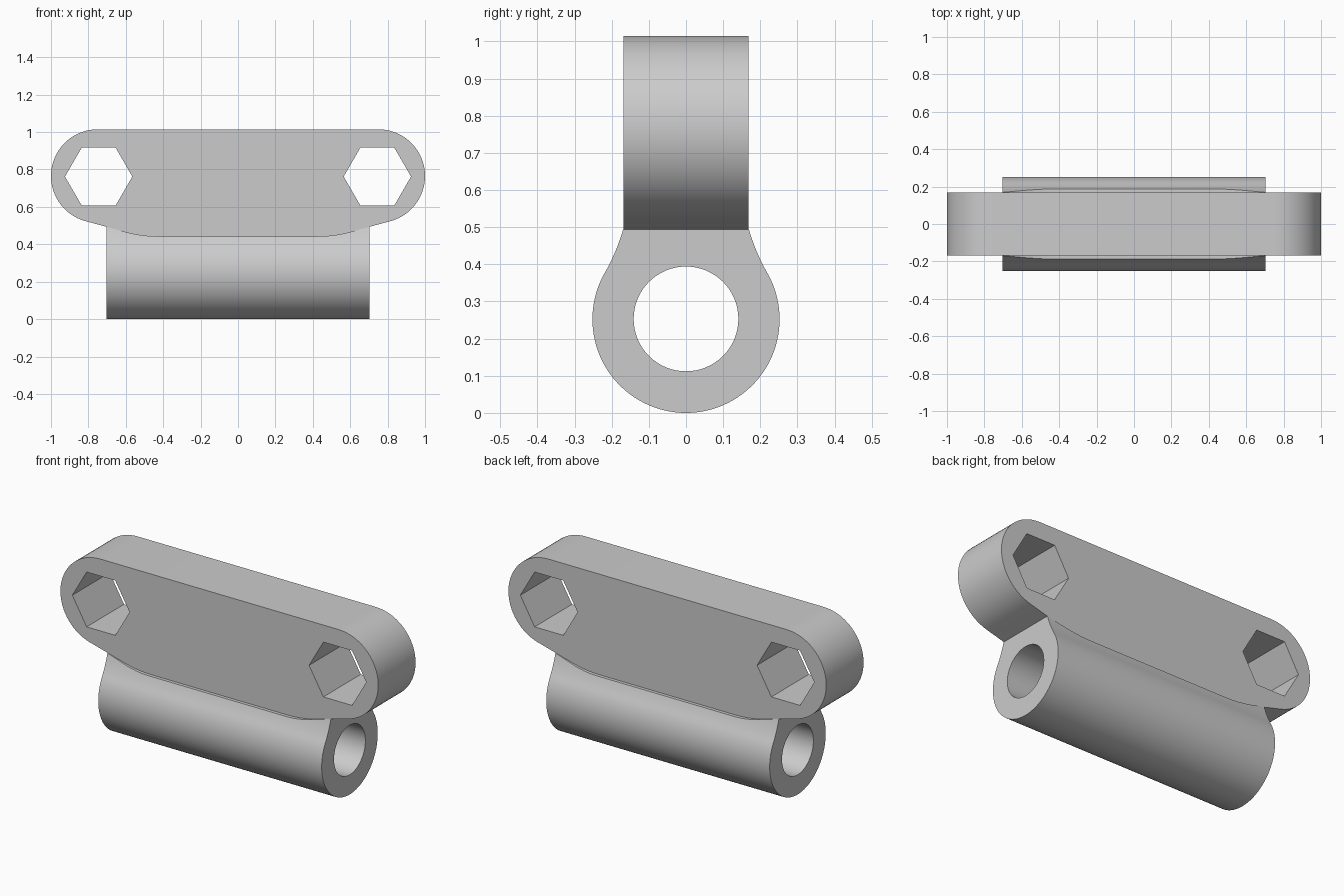
import bpy, bmesh
from math import sin, cos, pi, radians
from mathutils import Matrix, Vector

cube = bpy.data.objects.get("Cube")
if cube:
    bpy.data.objects.remove(cube)

grey = bpy.data.materials.new("light_grey")
grey.use_nodes = True
grey.diffuse_color = (0.6, 0.6, 0.6, 1)
grey.node_tree.nodes["Principled BSDF"].inputs["Base Color"].default_value = (0.6, 0.6, 0.6, 1)

FACING_FRONT = Matrix.Rotation(pi / 2, 4, 'X')
FACING_SIDE = Matrix(((0, 0, 1, 0), (1, 0, 0, 0), (0, 1, 0, 0), (0, 0, 0, 1)))


def arc(cx, cy, r, start, end, n):
    """Points on an arc, angles in degrees."""
    angles = [radians(start + (end - start) * i / n) for i in range(n + 1)]
    return [(cx + r * cos(a), cy + r * sin(a)) for a in angles]


def bend(a, b, c, n=8):
    """Quadratic curve from a to c, pulled towards b."""
    a, b, c = Vector(a), Vector(b), Vector(c)
    steps = [i / n for i in range(n + 1)]
    return [tuple(a * (1 - t) ** 2 + b * 2 * t * (1 - t) + c * t * t) for t in steps]


def mirrored(half):
    return half + [(-u, v) for u, v in reversed(half) if abs(u) > 1e-5]


def prism(name, loops, half_depth, matrix):
    """Extrude an outline with optional holes into a closed solid."""
    curve = bpy.data.curves.new(name + "_profile", 'CURVE')
    curve.dimensions = '2D'
    curve.fill_mode = 'BOTH'
    curve.extrude = half_depth
    for loop in loops:
        spline = curve.splines.new('POLY')
        spline.points.add(len(loop) - 1)
        for point, (u, v) in zip(spline.points, loop):
            point.co = (u, v, 0, 1)
        spline.use_cyclic_u = True
    temp = bpy.data.objects.new(name + "_profile", curve)
    bpy.context.collection.objects.link(temp)
    mesh = bpy.data.meshes.new_from_object(temp)
    bpy.data.objects.remove(temp)
    bpy.data.curves.remove(curve)
    mesh.name = name
    mesh.transform(matrix)
    bm = bmesh.new()
    bm.from_mesh(mesh)
    bmesh.ops.remove_doubles(bm, verts=bm.verts, dist=1e-5)
    bmesh.ops.recalc_face_normals(bm, faces=bm.faces)
    bm.to_mesh(mesh)
    bm.free()
    mesh.materials.clear()
    mesh.materials.append(grey)
    obj = bpy.data.objects.new(name, mesh)
    bpy.context.collection.objects.link(obj)
    return obj


def activate(obj):
    bpy.ops.object.select_all(action='DESELECT')
    obj.select_set(True)
    bpy.context.view_layer.objects.active = obj


# Plate with rounded ends, a sagging lower edge and two hexagonal holes
outline = mirrored(arc(0.75, 0.765, 0.25, 90, -75, 32)
                   + bend((0.6, 0.466), (0.515, 0.443), (0.43, 0.443)))
holes = [arc(x, 0.762, 0.18, 0, 300, 5) for x in (-0.745, 0.745)]
plate = prism("plate", [outline] + holes, 0.168, FACING_FRONT)

# Tubular sleeve with a flared neck reaching into the plate
sleeve_outline = mirrored(arc(0, 0.252, 0.252, -90, 30, 36)
                          + bend((0.218, 0.378), (0.187, 0.433), (0.168, 0.498))[1:]
                          + [(0.168, 0.56)])
bore = arc(0, 0.253, 0.141, 0, 354.375, 63)
sleeve = prism("sleeve", [sleeve_outline, bore], 0.703, FACING_SIDE)

# Trim the neck along the lower edge of the plate
cutter = prism("neck_cutter", [outline], 0.4, FACING_FRONT)
cutter.hide_render = True
trim = sleeve.modifiers.new("trim", 'BOOLEAN')
trim.operation = 'DIFFERENCE'
trim.solver = 'EXACT'
trim.object = cutter
activate(sleeve)
bpy.ops.object.modifier_apply(modifier=trim.name)
bpy.data.objects.remove(cutter)

for part in (plate, sleeve):
    activate(part)
    bpy.ops.object.shade_smooth_by_angle(angle=radians(30))
